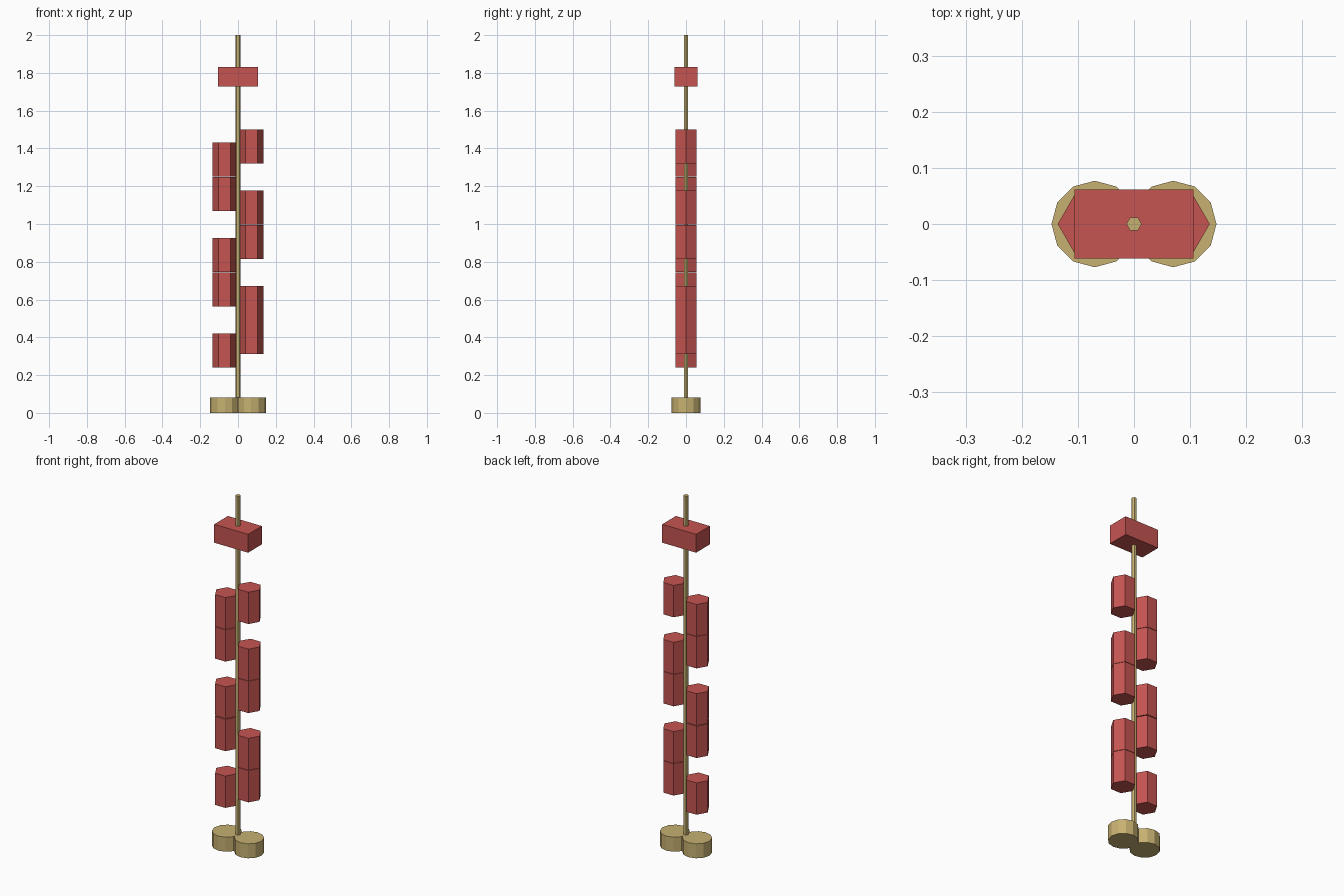
import bpy
import math

if "Cube" in bpy.data.objects:
    bpy.data.objects.remove(bpy.data.objects["Cube"])


def material(name, rgb):
    m = bpy.data.materials.new(name)
    m.diffuse_color = (*rgb, 1)
    m.use_nodes = True
    m.node_tree.nodes["Principled BSDF"].inputs["Base Color"].default_value = m.diffuse_color
    return m


RED = material("brick red", (0.56, 0.09, 0.083))
GOLD = material("pale brass", (0.57, 0.44, 0.165))


def prism(name, sides, radius, x, z0, z1, mat):
    """Upright flat-sided prism with a corner pointing along x."""
    bpy.ops.mesh.primitive_cylinder_add(
        vertices=sides, radius=radius, depth=z1 - z0,
        location=(x, 0, (z0 + z1) / 2), rotation=(0, 0, math.pi / 2))
    ob = bpy.context.object
    ob.name = name
    ob.data.materials.append(mat)
    return ob


# Central pole
prism("pole", 6, 0.0135, 0, 0, 2, GOLD)

# Two overlapping round feet
for side, x in (("left", -0.07), ("right", 0.07)):
    prism(side + "_foot", 12, 0.077, x, 0, 0.082, GOLD)

# Hexagonal blocks staggered up both sides of the pole
HEIGHT = 0.18
blocks = {
    "left": (-0.0725, (0.241, 0.562, 0.746, 1.069, 1.251)),
    "right": (0.0715, (0.311, 0.493, 0.816, 0.998, 1.320)),
}
for side, (x, bottoms) in blocks.items():
    for i, z in enumerate(bottoms, 1):
        prism(f"{side}_block_{i}", 6, 0.0635, x, z, z + HEIGHT, RED)

# Rectangular crosspiece near the top
bpy.ops.mesh.primitive_cube_add(size=1, location=(0, 0, 1.779))
box = bpy.context.object
box.name = "top_crosspiece"
box.scale = (0.212, 0.123, 0.104)
box.data.materials.append(RED)
